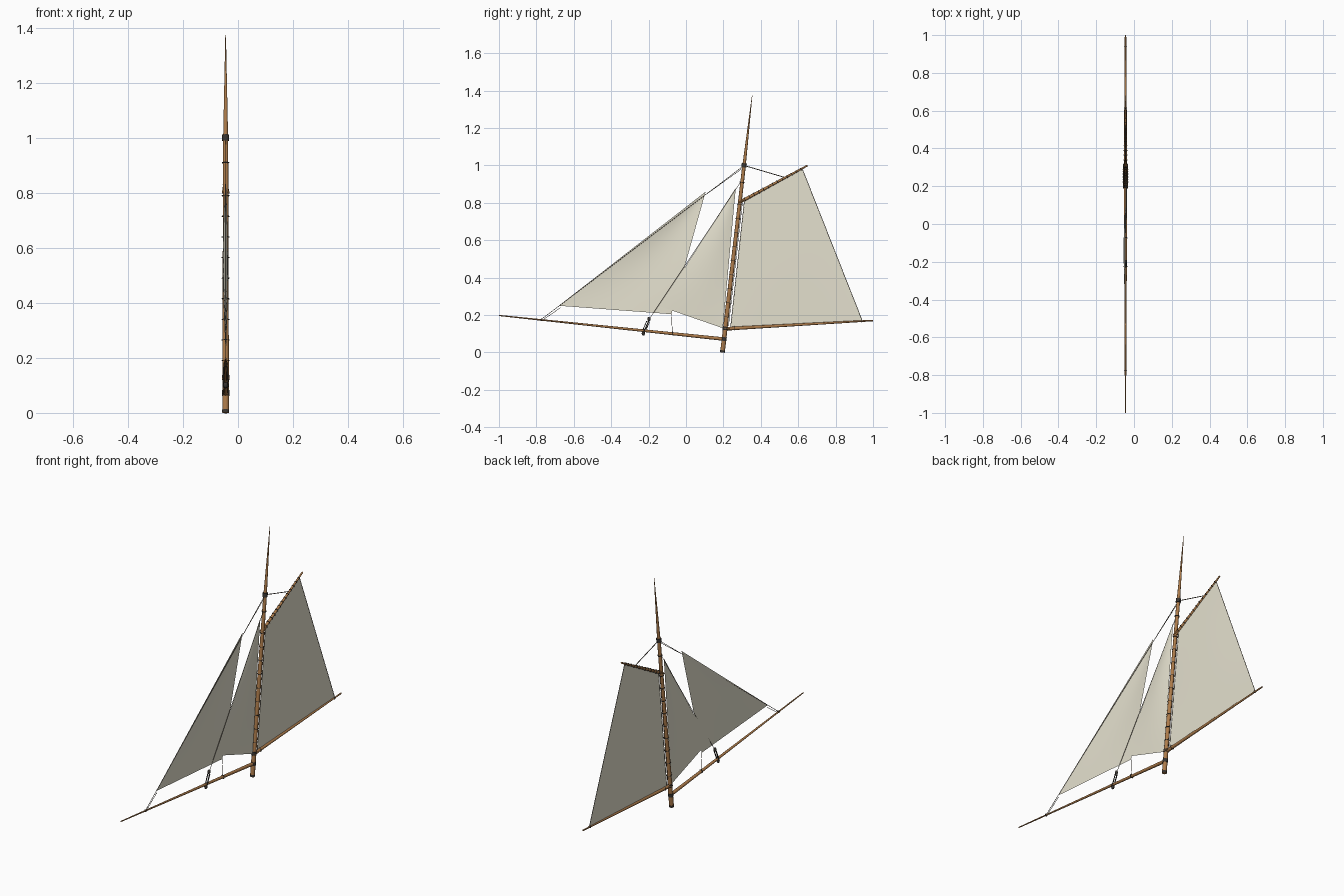
import bpy, bmesh, math
from mathutils import Vector

if "Cube" in bpy.data.objects:
    bpy.data.objects.remove(bpy.data.objects["Cube"])

X = -0.045  # rig centre plane


def material(name, rgb):
    m = bpy.data.materials.new(name)
    m.diffuse_color = (*rgb, 1)
    m.use_nodes = True
    m.node_tree.nodes["Principled BSDF"].inputs["Base Color"].default_value = m.diffuse_color
    return m


WOOD = material("wood", (0.42, 0.20, 0.07))
IRON = material("dark_iron", (0.04, 0.035, 0.03))
ROPE = material("rope", (0.10, 0.08, 0.06))
CANVAS = material("canvas", (0.78, 0.75, 0.62))


def P(y, z, dx=0):
    return Vector((X + dx, y, z))


def finish(ob, name, mat, smooth=True):
    ob.name = name
    ob.data.materials.append(mat)
    if smooth:
        bpy.ops.object.shade_smooth_by_angle(angle=math.radians(40))
    return ob


def spar(name, a, b, r1, r2, mat=WOOD, sides=14):
    d = b - a
    bpy.ops.mesh.primitive_cone_add(vertices=sides, radius1=r1, radius2=r2, depth=d.length,
                                    location=(a + b) / 2, rotation=d.to_track_quat('Z', 'Y').to_euler())
    return finish(bpy.context.object, name, mat)


def rope(name, a, b, r=0.0012):
    return spar(name, a, b, r, r, ROPE, 6)


def ring(name, c, axis, r, thick=0.0016, mat=IRON, stretch=1):
    bpy.ops.mesh.primitive_torus_add(major_segments=18, minor_segments=6, major_radius=r, minor_radius=thick,
                                     location=c, rotation=axis.to_track_quat('Z', 'Y').to_euler())
    bpy.context.object.scale.x = stretch
    return finish(bpy.context.object, name, mat)


def sail(name, a, b, c, d, belly, n=16):
    # bilinear sheet between four corners with a soft belly
    bm = bmesh.new()
    rows = []
    for i in range(n + 1):
        v = i / n
        row = []
        for j in range(n + 1):
            u = j / n
            p = a.lerp(b, u).lerp(d.lerp(c, u), v)
            p.x += belly * math.sin(math.pi * u) * math.sin(math.pi * v)
            row.append(bm.verts.new(p))
        rows.append(row)
    for i in range(n):
        for j in range(n):
            bm.faces.new((rows[i][j], rows[i][j + 1], rows[i + 1][j + 1], rows[i + 1][j]))
    bmesh.ops.remove_doubles(bm, verts=bm.verts, dist=1e-5)
    me = bpy.data.meshes.new(name)
    bm.to_mesh(me)
    bm.free()
    for f in me.polygons:
        f.use_smooth = True
    me.materials.append(CANVAS)
    ob = bpy.data.objects.new(name, me)
    bpy.context.collection.objects.link(ob)


def mast(z):
    return P(0.195 + 0.1155 * z, z)


MAST_AXIS = (mast(1) - mast(0)).normalized()

# Mast and tapered topmast
spar("mast", mast(0), mast(1.0), 0.0125, 0.0095)
spar("topmast", mast(1.0), mast(1.375), 0.0092, 0.0012)
spar("mast_collar", mast(0.99), mast(1.012), 0.0135, 0.0135, IRON)
spar("mast_heel_band", mast(0.002), mast(0.012), 0.0135, 0.0135, IRON)
spar("bowsprit_band", mast(0.062), mast(0.082), 0.0138, 0.0138, IRON)
spar("boom_band", mast(0.12), mast(0.138), 0.0138, 0.0138, IRON)

# Hoops holding the sail to the mast
for i in range(9):
    ring("mast_hoop", mast(0.19 + i * 0.075) + Vector((0, 0.001, 0)), MAST_AXIS, 0.0132)
ring("head_hoop", mast(0.91), MAST_AXIS, 0.0115, 0.0025)

# Boom, gaff and bowsprit
boom_a, boom_b = P(0.222, 0.127), P(1.0, 0.171)
gaff_a, gaff_b = P(0.293, 0.807), P(0.65, 1.0)
bow_a, bow_b = P(0.20, 0.072), P(-1.0, 0.198)
spar("boom", boom_a, boom_b, 0.0095, 0.004)
spar("gaff", gaff_a, gaff_b, 0.0085, 0.0045)
spar("bowsprit", bow_a, bow_b, 0.0095, 0.003)
for s in (-1, 1):
    spar("boom_jaw", P(0.235, 0.128, 0.009 * s), P(0.20, 0.126, 0.011 * s), 0.004, 0.003)
    spar("gaff_jaw", P(0.31, 0.816, 0.007 * s), P(0.278, 0.80, 0.011 * s), 0.004, 0.003)

# Lacing rings along the gaff and boom
for i in range(13):
    t = 0.06 + i * 0.07
    ring("gaff_lacing", gaff_a.lerp(gaff_b, t), gaff_b - gaff_a, 0.0092 - 0.004 * t, 0.002)
for t in (0.05, 0.92):
    ring("boom_lacing", boom_a.lerp(boom_b, t), boom_b - boom_a, 0.0108 - 0.0052 * t, 0.0016)

# Sails
throat, peak = P(0.312, 0.812), P(0.622, 0.982)
main_tack, main_clew = P(0.238, 0.134), P(0.942, 0.172)
sail("mainsail", main_tack, main_clew, peak, throat, 0.002)
jib_tack, jib_clew, jib_head = P(-0.68, 0.25), P(-0.078, 0.205), P(0.105, 0.86)
sail("jib", jib_tack, jib_clew, jib_head, jib_head.copy(), -0.010)
stay_tack, stay_clew, stay_head = P(-0.14, 0.247), P(0.197, 0.13), P(0.266, 0.88)
sail("staysail", stay_tack, stay_clew, stay_head, stay_head.copy(), 0.008)

# Stays, halyards and sheets
rope("jib_stay", mast(1.0), P(-0.775, 0.176), 0.0013)
off = Vector((0, 0.008, -0.011))
rope("jib_halyard", mast(0.99), jib_head + off)
rope("jib_tack_line", jib_tack + off, P(-0.765, 0.174))
rope("jib_sheet", jib_clew, P(-0.073, 0.103))
rope("fore_stay", mast(0.925), P(-0.205, 0.165), 0.0013)
rope("staysail_sheet", stay_clew, P(0.195, 0.075))
rope("peak_halyard", mast(1.0), P(0.528, 0.936), 0.0022)
rope("main_luff_rope", main_tack, throat)
rope("main_leech_rope", main_clew, peak)
rope("main_halyard", mast(0.14) + Vector((0, 0.016, 0)), mast(0.8) + Vector((0, 0.014, 0)))

# Bowsprit bands
for y in (-0.775, -0.225, -0.073):
    t = (0.20 - y) / 1.2
    ring("bowsprit_ring", bow_a.lerp(bow_b, t), bow_b - bow_a, 0.0105 - 0.0065 * t, 0.0025)

# Tackle joining the fore stay to the bowsprit
top, low = P(-0.198, 0.178), P(-0.228, 0.102)
for s in (-1, 1):
    spar("tackle_strap", P(-0.200, 0.168, 0.006 * s), P(-0.226, 0.108, 0.006 * s), 0.0028, 0.0028, IRON, 8)
    spar("tackle_side", P(-0.203 - 0.007 * s, 0.165 + 0.003 * s), P(-0.226 - 0.007 * s, 0.112 + 0.003 * s),
         0.002, 0.002, IRON, 8)
for c in (top, low):
    bpy.ops.mesh.primitive_uv_sphere_add(segments=12, ring_count=8, radius=0.01, location=c)
    bpy.context.object.scale = (0.8, 0.9, 1.2)
    finish(bpy.context.object, "tackle_block", IRON)
